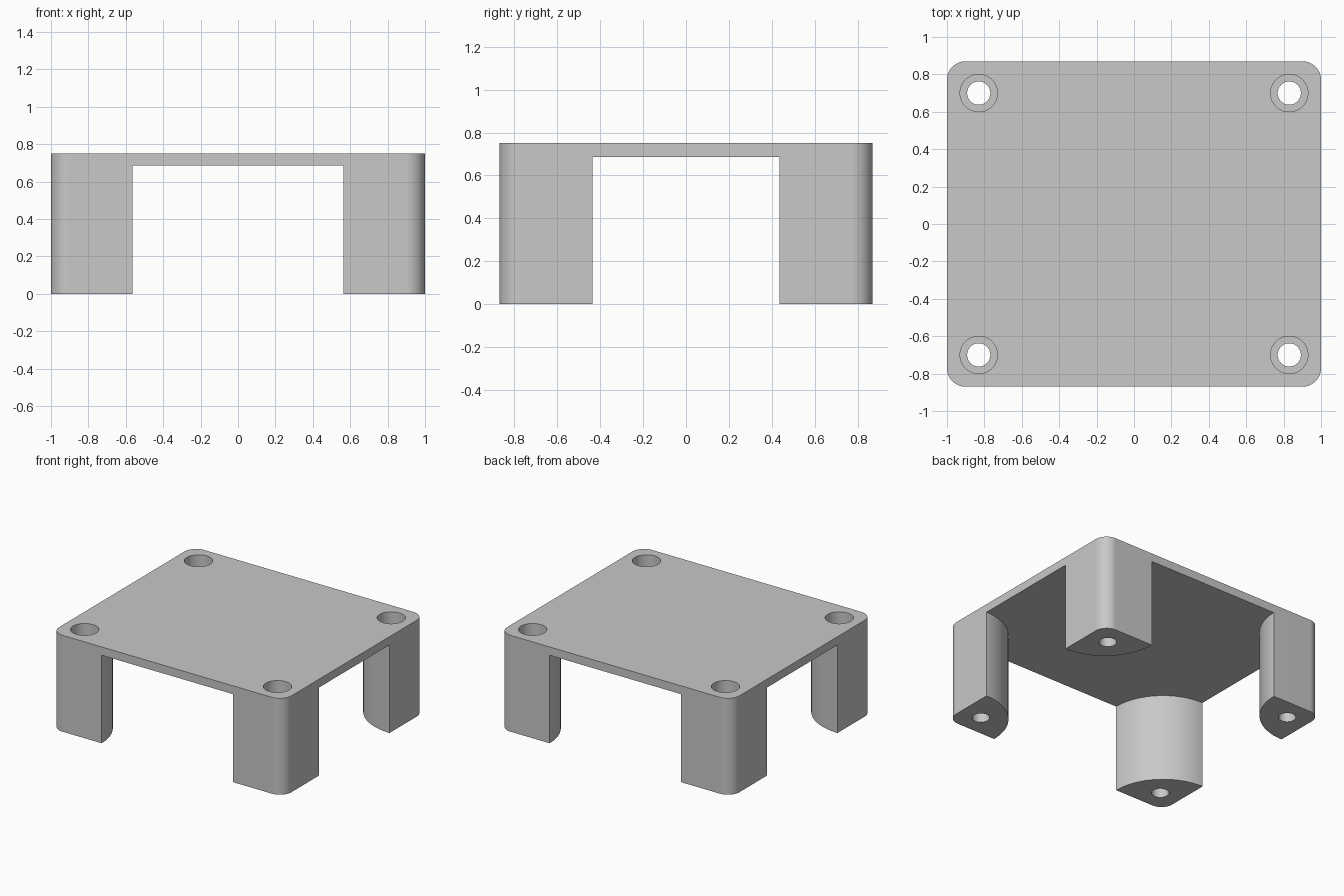
import bpy
import bmesh
from math import radians
from mathutils import Matrix, Vector

if "Cube" in bpy.data.objects:
    bpy.data.objects.remove(bpy.data.objects["Cube"], do_unlink=True)

HALF_X, HALF_Y, HEIGHT = 1.0, 0.87, 0.75
UNDERSIDE = 0.685        # bottom of the top plate
LEG = 0.435              # leg reach from each corner
FILLET = 0.1
HOLE_INSET = 0.17
BORE_FLOOR = 0.2         # depth where the wide bore stops
CORNERS = [(1, 1), (-1, 1), (-1, -1), (1, -1)]   # counter-clockwise

grey = bpy.data.materials.new("light_grey_plastic")
grey.use_nodes = True
colour = (0.58, 0.58, 0.58, 1)
grey.diffuse_color = colour
grey.node_tree.nodes["Principled BSDF"].inputs["Base Color"].default_value = colour


def polar(radius, degrees):
    return Matrix.Rotation(radians(degrees), 2) @ Vector((radius, 0))


def arc(centre, radius, start, sweep, steps=24):
    return [centre + polar(radius, start + sweep * i / steps) for i in range(steps + 1)]


def prism(name, outline, bottom, top):
    bm = bmesh.new()
    face = bm.faces.new([bm.verts.new((p.x, p.y, bottom)) for p in outline])
    sides = bmesh.ops.extrude_face_region(bm, geom=[face])
    verts = [v for v in sides["geom"] if isinstance(v, bmesh.types.BMVert)]
    bmesh.ops.translate(bm, verts=verts, vec=(0, 0, top - bottom))
    bmesh.ops.recalc_face_normals(bm, faces=bm.faces)
    mesh = bpy.data.meshes.new(name)
    bm.to_mesh(mesh)
    bm.free()
    mesh.materials.append(grey)
    obj = bpy.data.objects.new(name, mesh)
    bpy.context.collection.objects.link(obj)
    return obj


def carve(body, cutter):
    cutter.hide_render = True
    mod = body.modifiers.new(cutter.name, 'BOOLEAN')
    mod.operation, mod.solver, mod.object = 'DIFFERENCE', 'EXACT', cutter
    bpy.context.view_layer.objects.active = body
    bpy.ops.object.modifier_apply(modifier=mod.name)
    bpy.data.objects.remove(cutter, do_unlink=True)


# Rounded block, and the void below the plate that leaves quarter-round legs
block, void = [], []
for k, (sx, sy) in enumerate(CORNERS):
    corner = Vector((sx * HALF_X, sy * HALF_Y))
    block += arc(corner - FILLET * Vector((sx, sy)), FILLET, 90 * k, 90)
    inner = arc(corner, LEG, 270 + 90 * k, -90)
    void += [inner[0] + polar(0.2, 90 * k)] + inner + [inner[-1] + polar(0.2, 90 * k + 90)]

stand = prism("stand_plate_and_legs", block, 0, HEIGHT)
carve(stand, prism("void_cutter", void, -0.2, UNDERSIDE))

# Stepped screw holes down through the legs
for sx, sy in CORNERS:
    centre = Vector((sx * (HALF_X - HOLE_INSET), sy * (HALF_Y - HOLE_INSET)))
    for name, radius, bottom in (("bore", 0.1, BORE_FLOOR), ("screw_hole", 0.062, -0.1)):
        ring = arc(centre, radius, 0, 360, 48)[:-1]
        carve(stand, prism(name + "_cutter", ring, bottom, HEIGHT + 0.1))

bpy.ops.object.select_all(action='DESELECT')
stand.select_set(True)
bpy.context.view_layer.objects.active = stand
bpy.ops.object.shade_smooth_by_angle(angle=radians(30))
